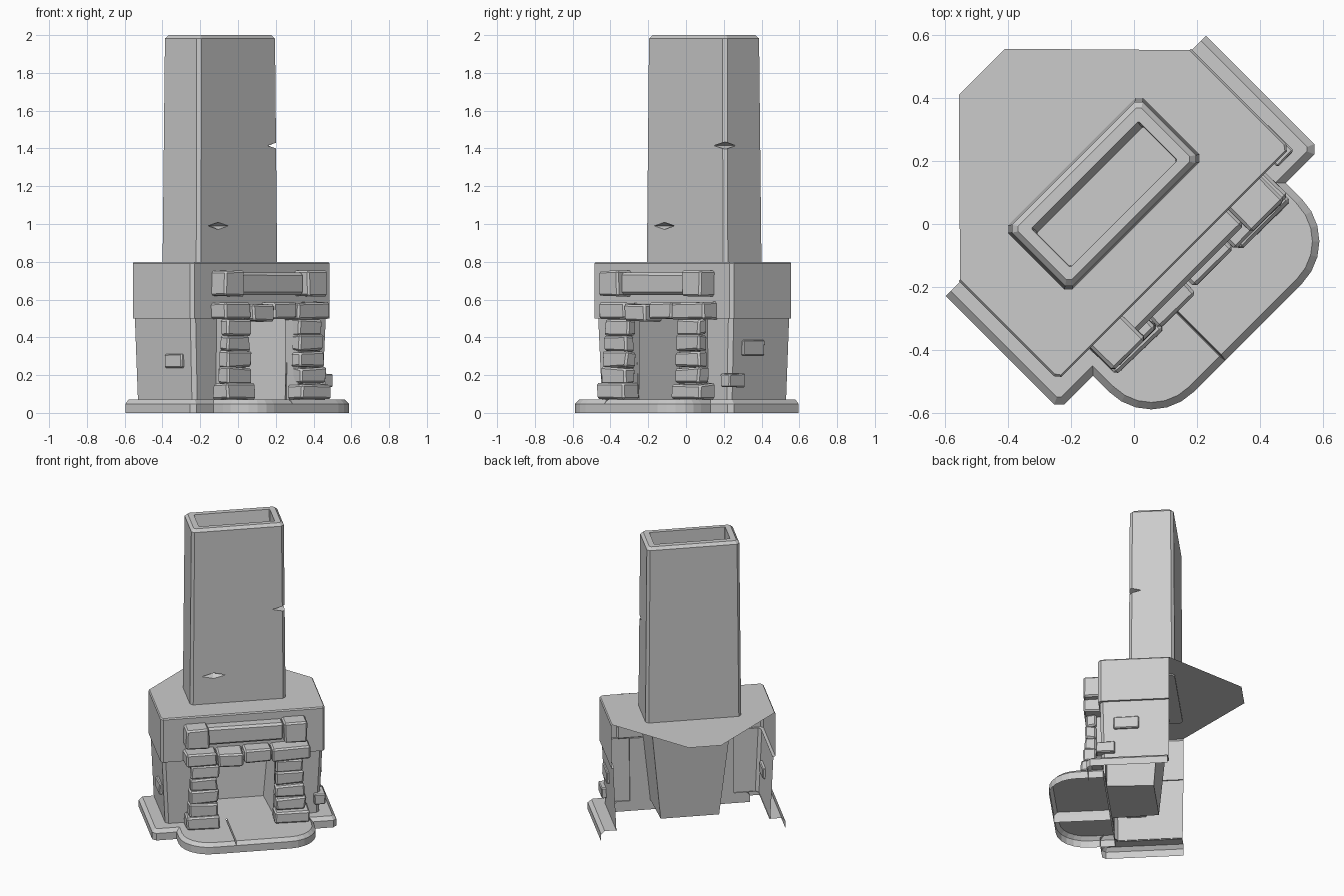
import bpy, bmesh, math, random
from mathutils import Vector

if "Cube" in bpy.data.objects:
    bpy.data.objects.remove(bpy.data.objects["Cube"])

random.seed(4)
TURN = math.radians(45)   # corner fireplace: built facing -y, then turned 45 degrees


def finish(bm, name, bevel=0.0):
    bmesh.ops.remove_doubles(bm, verts=bm.verts, dist=1e-5)
    bmesh.ops.recalc_face_normals(bm, faces=bm.faces)
    me = bpy.data.meshes.new(name)
    bm.to_mesh(me)
    bm.free()
    ob = bpy.data.objects.new(name, me)
    ob.rotation_euler.z = TURN
    bpy.context.collection.objects.link(ob)
    if bevel:
        m = ob.modifiers.new("Bevel", 'BEVEL')
        m.width, m.segments = bevel, 1
    return ob


def loft(bm, rings, closed=False, caps=()):
    """Skin between rings of equal point count; caps lists ring indices to fill."""
    vs = [[bm.verts.new(p) for p in r] for r in rings]
    n = len(rings[0])
    for a, b in zip(vs, vs[1:]):
        for i in range(n if closed else n - 1):
            j = (i + 1) % n
            bm.faces.new((a[i], a[j], b[j], b[i]))
    for c in caps:
        bm.faces.new(vs[c])
    return vs


def at(path, z):
    return [(x, y, z) for x, y in path]


def both(half):
    """Extend a left-hand path with its mirror image."""
    return half + [(-x, y) for x, y in reversed(half)]


def inset(path, d):
    """Mitred inset of a closed counter-clockwise outline."""
    out = []
    for i, p in enumerate(path):
        p = Vector(p)
        a = (p - Vector(path[i - 1])).normalized()
        b = (Vector(path[(i + 1) % len(path)]) - p).normalized()
        na, nb = Vector((-a.y, a.x)), Vector((-b.y, b.x))
        q = p + (na + nb) * d / (1 + na.dot(nb))
        out.append((q.x, q.y))
    return out


def octo(w, y0, y1, c):
    """Rectangle with chamfered corners."""
    return [(-w + c, y0), (w - c, y0), (w, y0 + c), (w, y1 - c),
            (w - c, y1), (-w + c, y1), (-w, y1 - c), (-w, y0 + c)]


def stone(name, x0, x1, y0, y1, z0, z1, wob=0.006, bevel=0.01):
    """Roughly hewn block."""
    bm = bmesh.new()
    j = lambda v: v + random.uniform(-wob, wob)
    rings = [[(j(x), y0 + random.uniform(0, wob) if y == y0 else y, j(z))
              for x, y in ((x0, y0), (x1, y0), (x1, y1), (x0, y1))] for z in (z0, z1)]
    loft(bm, rings, True, (0, 1))
    return finish(bm, name, bevel)


# Chimney shaft with a recessed flue
bm = bmesh.new()
loft(bm, [at(octo(0.303, -0.008, 0.28, 0.018), 0.79),
          at(octo(0.293, -0.002, 0.272, 0.018), 1.982),
          at(octo(0.276, 0.015, 0.255, 0.012), 2.0),
          at(octo(0.24, 0.045, 0.22, 0.004), 2.0),
          at(octo(0.238, 0.047, 0.198, 0.004), 1.85)], True, (0, 4))
chimney = finish(bm, "chimney")

# Chips cut into the chimney
for cx, cy, cz, w, d in ((-0.155, -0.005, 0.99, 0.08, 0.04), (0.292, 0.002, 1.415, 0.085, 0.075)):
    bm = bmesh.new()
    for p in ((w, 0, 0), (-w, 0, 0), (0, d, 0), (0, -d, 0), (0, 0, 0.02), (0, 0, -0.02)):
        bm.verts.new((cx + p[0], cy + p[1], cz + p[2]))
    bmesh.ops.convex_hull(bm, input=bm.verts)
    cutter = finish(bm, "chip_cutter")
    cutter.hide_render = True
    cutter.hide_set(True)
    m = chimney.modifiers.new("Chip", 'BOOLEAN')
    m.object, m.operation, m.solver = cutter, 'DIFFERENCE', 'EXACT'

# Hood: lip, front and sides, and the top plate reaching into the corner
hood = both([(-0.52, 0.265), (-0.52, -0.162), (-0.505, -0.18)])
lip = both([(-0.5, 0.265), (-0.5, -0.15), (-0.485, -0.165)])
top = both([(-0.514, 0.265), (-0.514, -0.158), (-0.502, -0.174)])
bm = bmesh.new()
sides = loft(bm, [at(lip, 0.5), at(hood, 0.5), at(hood, 0.792), at(top, 0.8)])
back = [bm.verts.new(p) for p in ((0.103, 0.682, 0.8), (-0.103, 0.682, 0.8))]
bm.faces.new(sides[-1] + back)
finish(bm, "hood")

# Lower walls and base moulding on both sides
for s, side in ((1, "left"), (-1, "right")):
    flip = lambda path: [(x * s, y) for x, y in path]
    foot = flip([(-0.487, 0.262), (-0.487, -0.142), (-0.467, -0.162), (-0.19, -0.162)])
    head = flip([(-0.507, 0.265), (-0.507, -0.15), (-0.487, -0.17), (-0.21, -0.17)])
    bm = bmesh.new()
    loft(bm, [at(foot, 0.065), at(head, 0.5)])
    finish(bm, side + "_wall")

    outer = flip([(-0.583, 0.26), (-0.583, -0.225), (-0.56, -0.248), (-0.4, -0.248)])
    rim = flip([(-0.56, 0.26), (-0.56, -0.215), (-0.55, -0.225), (-0.4, -0.225)])
    inner = flip([(-0.482, 0.26), (-0.482, -0.138), (-0.46, -0.158), (-0.4, -0.158)])
    bm = bmesh.new()
    loft(bm, [at(outer, 0), at(outer, 0.048), at(rim, 0.07), at(inner, 0.07)])
    finish(bm, side + "_base_moulding")

# Firebox: flaring back and cheeks, floor
box_low = both([(-0.2, -0.16), (-0.185, 0.14)])
box_high = both([(-0.275, -0.16), (-0.26, 0.2)])
bm = bmesh.new()
loft(bm, [at(box_low, 0.07), at(box_high, 0.8)], False, (0,))
finish(bm, "firebox")

# Rounded hearth in two slabs with a narrow groove between them
arc = [(-0.242 - 0.19 * math.cos(a), -0.32 - 0.19 * math.sin(a))
       for a in (math.radians(15 * k) for k in range(7))]
left_slab = [(-0.432, -0.155)] + arc + [(-0.101, -0.51), (-0.101, -0.155)]
right_slab = [(-0.101, -0.155), (-0.101, -0.51)] + [(-x, y) for x, y in reversed(arc)] + [(0.432, -0.155)]
for name, path, gap in (("hearth_left", left_slab, -0.004), ("hearth_right", right_slab, 0.004)):
    # only the outer rim is chamfered, the joint and back stay nearly square
    rim = [(p[0] + gap if abs(p[0] + 0.101) < 0.01 else q[0],
            p[1] if p[1] > -0.2 else q[1]) for p, q in zip(path, inset(path, 0.022))]
    bm = bmesh.new()
    loft(bm, [at(path, 0), at(path, 0.048), at(rim, 0.07)], True, (2,))
    finish(bm, name)

# Stacked stone legs on solid cores, spreading toward the floor
for s, inside, outside in ((-1, 0.172, 0.342), (1, 0.19, 0.365)):
    a, b = sorted((s * 0.2, s * 0.33))
    stone("leg_core", a, b, -0.25, -0.15, 0.07, 0.5, 0.001, 0)
    for k in range(5):
        z = 0.07 + k * 0.086
        lean = (0.0, 0.005, 0.009, 0.015, 0.032)[4 - k]
        a, b = sorted((s * (inside + random.uniform(-0.008, 0.01)), s * (outside + lean)))
        stone("leg_stone", a, b, -0.272 - lean, -0.205 if k else -0.18,
              z, z + 0.083, 0.007, 0.01)

# Lintel stones
for x0, x1, y, z0, z1 in ((-0.378, -0.18, -0.285, 0.495, 0.585), (-0.175, -0.015, -0.295, 0.485, 0.577),
                          (-0.008, 0.165, -0.28, 0.495, 0.582), (0.17, 0.41, -0.285, 0.495, 0.585)):
    stone("lintel_stone", x0, x1, y, -0.16, z0, z1, 0.005, 0.01)

# Mantel: end blocks and recessed centre panel
for s in (-1, 1):
    cx = s * 0.31 + 0.007
    stone("mantel_block", cx - 0.073, cx + 0.073, -0.285, -0.15, 0.618, 0.752, 0.003)
stone("mantel_panel", -0.25, 0.25, -0.25, -0.15, 0.625, 0.742, 0.002, 0.014)

# Loose stones showing through the side walls
stone("left_wall_stone", -0.515, -0.48, -0.092, 0.035, 0.237, 0.31, 0.003, 0.006)
stone("right_wall_stone", 0.48, 0.515, -0.085, 0.075, 0.305, 0.383, 0.003, 0.006)
stone("right_corner_stone", 0.45, 0.52, -0.195, -0.075, 0.135, 0.207, 0.003, 0.006)
